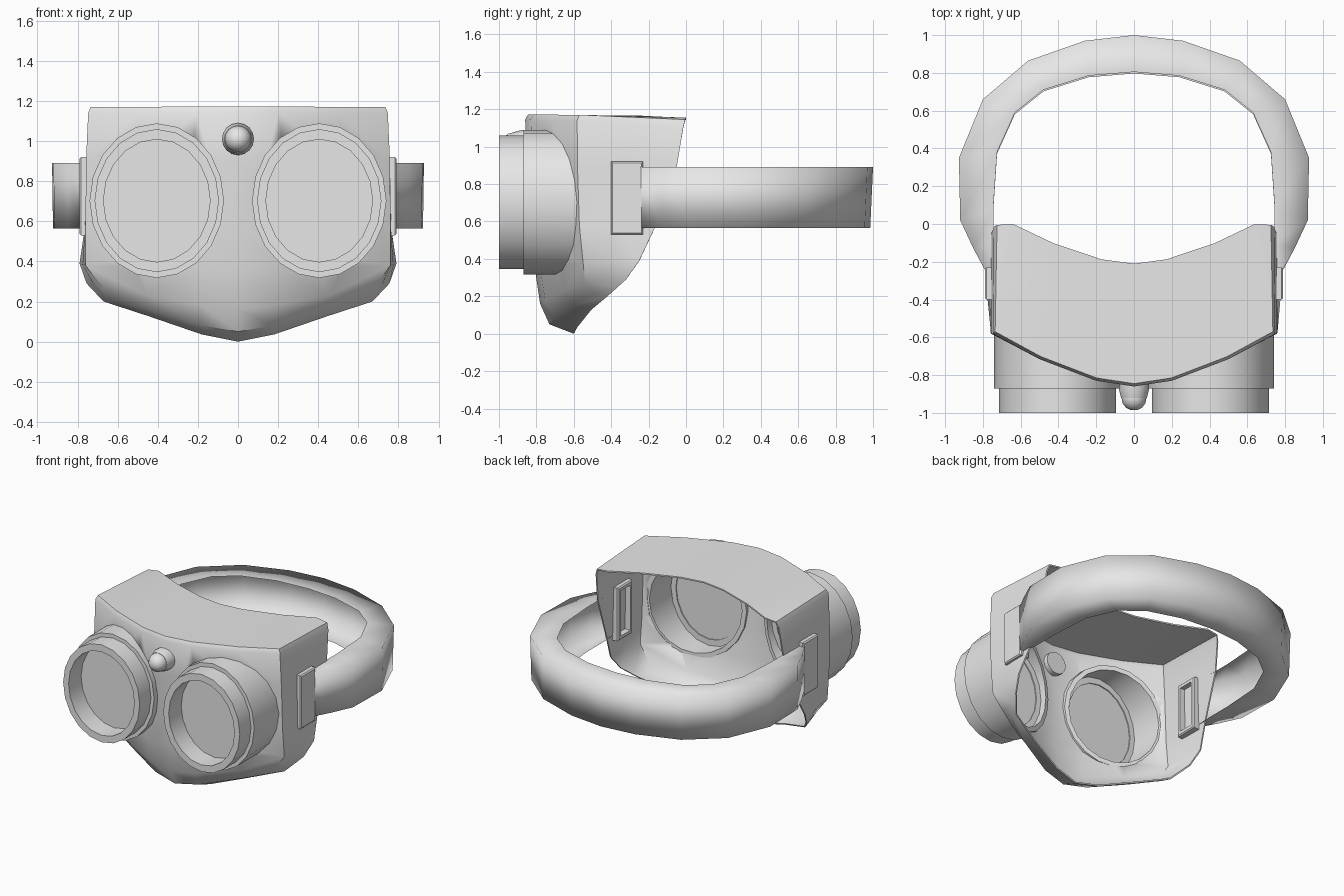
import bpy, bmesh, math

if "Cube" in bpy.data.objects:
    bpy.data.objects.remove(bpy.data.objects["Cube"])

grey = bpy.data.materials.new("light grey")
grey.diffuse_color = (0.8, 0.8, 0.8, 1)
grey.use_nodes = True
grey.node_tree.nodes["Principled BSDF"].inputs["Base Color"].default_value = grey.diffuse_color


def shade(ob, angle):
    bpy.ops.object.select_all(action='DESELECT')
    ob.select_set(True)
    bpy.context.view_layer.objects.active = ob
    bpy.ops.object.shade_smooth_by_angle(angle=math.radians(angle))


def make(name, verts, faces, angle=40):
    """Mesh object with welded points, outward normals and smooth shading."""
    me = bpy.data.meshes.new(name)
    me.from_pydata(verts, [], faces)
    bm = bmesh.new()
    bm.from_mesh(me)
    bmesh.ops.remove_doubles(bm, verts=bm.verts, dist=0.0005)
    bmesh.ops.recalc_face_normals(bm, faces=bm.faces)
    bm.to_mesh(me)
    bm.free()
    ob = bpy.data.objects.new(name, me)
    bpy.context.collection.objects.link(ob)
    me.materials.append(grey)
    shade(ob, angle)
    return ob


def face_outward(ob, pick, axis):
    """Flip an open shell if its picked outermost face looks along +axis."""
    bm = bmesh.new()
    bm.from_mesh(ob.data)
    f = pick(bm.faces, key=lambda f: f.calc_center_median().y)
    if f.normal.y * axis < 0:
        bmesh.ops.reverse_faces(bm, faces=bm.faces)
    bm.to_mesh(ob.data)
    bm.free()


def loft(rings, close_ring=True, close_loft=False):
    """Quads between successive rows of equal length."""
    n, m = len(rings[0]), len(rings)
    verts = [p for r in rings for p in r]
    faces = []
    for i in range(m if close_loft else m - 1):
        a, b = i * n, (i + 1) % m * n
        for j in range(n if close_ring else n - 1):
            k = (j + 1) % n
            faces.append((a + j, a + k, b + k, b + j))
    return verts, faces


def rod(name, rings, angle=40):
    """Lofted solid with both ends capped."""
    v, f = loft(rings)
    n = len(rings[0])
    f += [tuple(range(n)), tuple(range(len(v) - n, len(v)))]
    return make(name, v, f, angle)


def mask_row(centre, corner, rim):
    """Row bowing from the nose line to the front corner, then along the side to the rim."""
    (yc, zc), (xf, yf, zf) = centre, corner
    bow = [(0, 0, 0), (.27, .11, .18), (.67, .52, .64), (1, 1, 1)]
    half = [(xf * tx, yc + (yf - yc) * ty, zc + (zf - zc) * tz) for tx, ty, tz in bow]
    half += [tuple((a + b) / 2 for a, b in zip(corner, rim)), rim]
    return [(-x, y, z) for x, y, z in half[:0:-1]] + half


# Mask shell: from the top's back edge, over the front, to the chin rim
top_rim, low_rim = (.725, -.005, 1.145), (.755, -.32, .29)
rows = [
    mask_row((-.21, 1.165), (.64, 0, 1.155), top_rim),
    mask_row((-.845, 1.172), (.735, -.57, 1.17), top_rim),
    mask_row((-.86, 1.145), (.747, -.582, 1.14), (.742, -.015, 1.10)),
    mask_row((-.85, .89), (.758, -.58, .89), (.755, -.05, .89)),
    mask_row((-.83, .58), (.76, -.57, .58), (.765, -.17, .56)),
    mask_row((-.81, .36), (.76, -.55, .38), (.79, -.25, .39)),
    mask_row((-.78, .16), (.68, -.54, .27), low_rim),
    mask_row((-.73, .05), (.66, -.49, .215), low_rim),
    mask_row((-.60, 0), (.67, -.42, .20), low_rim),
]
mask = make("mask_shell", *loft(rows, close_ring=False))
face_outward(mask, min, -1)
sol = mask.modifiers.new("thickness", 'SOLIDIFY')
sol.thickness, sol.offset = 0.01, -1

# Eyepieces
SIDES, CX, CZ = 20, 0.405, 0.703


def oval(s, r, y):
    """Oval ring round an eyepiece axis; y=None follows the slanted mask front."""
    ring = []
    for i in range(SIDES):
        a = 2 * math.pi * i / SIDES
        x = CX + r * math.cos(a)
        yy = -.80 + (x - .07) / .67 * .22 if y is None else y
        ring.append((s * x, yy, CZ + 1.15 * r * math.sin(a)))
    return ring


def rect(s, x, d):
    """Buckle outline at x, shrunk by d."""
    w, h = .085 - d, .195 - d
    return [(s * x, -.315 + w * i, .725 + h * j) for i, j in ((-1, -1), (1, -1), (1, 1), (-1, 1))]


for s, tag in ((1, "right"), (-1, "left")):
    profile = [(.305, None), (.335, None), (.335, -.87), (.31, -.87), (.31, -1),
               (.266, -1), (.266, -.84), (.305, -.84)]
    make(tag + "_eyepiece", *loft([oval(s, r, y) for r, y in profile], close_loft=True))
    rod(tag + "_lens", [oval(s, .27, -.855), oval(s, .27, -.847)])
    cutter = rod(tag + "_eye_cutter", [oval(s, .318, -1.2), oval(s, .318, -.45)])
    cutter.hide_render = True
    cutter.hide_viewport = True
    cut = mask.modifiers.new(tag + "_eye_hole", 'BOOLEAN')
    cut.object, cut.operation, cut.solver = cutter, 'DIFFERENCE', 'EXACT'
    # Buckle: block with a recessed slot on its inner face
    rod(tag + "_buckle", [rect(s, .765, .03), rect(s, .71, .03), rect(s, .71, .008),
                          rect(s, .718, 0), rect(s, .782, 0), rect(s, .79, .008)])

# Cut the eye holes for good, then smooth the finished shell
bpy.ops.object.select_all(action='DESELECT')
mask.select_set(True)
bpy.context.view_layer.objects.active = mask
for name in [m.name for m in mask.modifiers]:
    bpy.ops.object.modifier_apply(modifier=name)
shade(mask, 75)


# Lamp between the eyepieces: flared base and domed bulb
def disc(r, y):
    return [(r * math.cos(i * math.pi / 8), y, 1.01 + r * math.sin(i * math.pi / 8)) for i in range(16)]


rod("lamp_base", [disc(.08, -.80), disc(.08, -.875), disc(.068, -.92)])
dome = [math.radians(a) for a in (0, 25, 50, 75)]
rod("lamp_bulb", [disc(.062, -.90)] + [disc(.066 * math.cos(a), -.922 - .066 * math.sin(a)) for a in dome], 60)

# Head strap: channel open towards the head, tapering into the buckles
outer = [(.775, -.27), (.85, -.13), (.92, .02), (.927, .35), (.80, .66), (.56, .865), (.26, .97), (0, 1)]
inner = [(.755, -.27), (.745, -.10), (.745, .08), (.725, .38), (.63, .59), (.48, .71), (.24, .785), (0, .805)]
half = [[(ix, iy, .89), (ox, oy, .89), (ox * .995, oy - max(0, oy) * .015, .565), (ix, iy - .008, .565)]
        for (ox, oy), (ix, iy) in zip(outer, inner)]
rings = half + [[(-x, y, z) for x, y, z in r] for r in half[-2::-1]]
strap = make("head_strap", *loft(rings, close_ring=False), 100)
face_outward(strap, max, 1)
